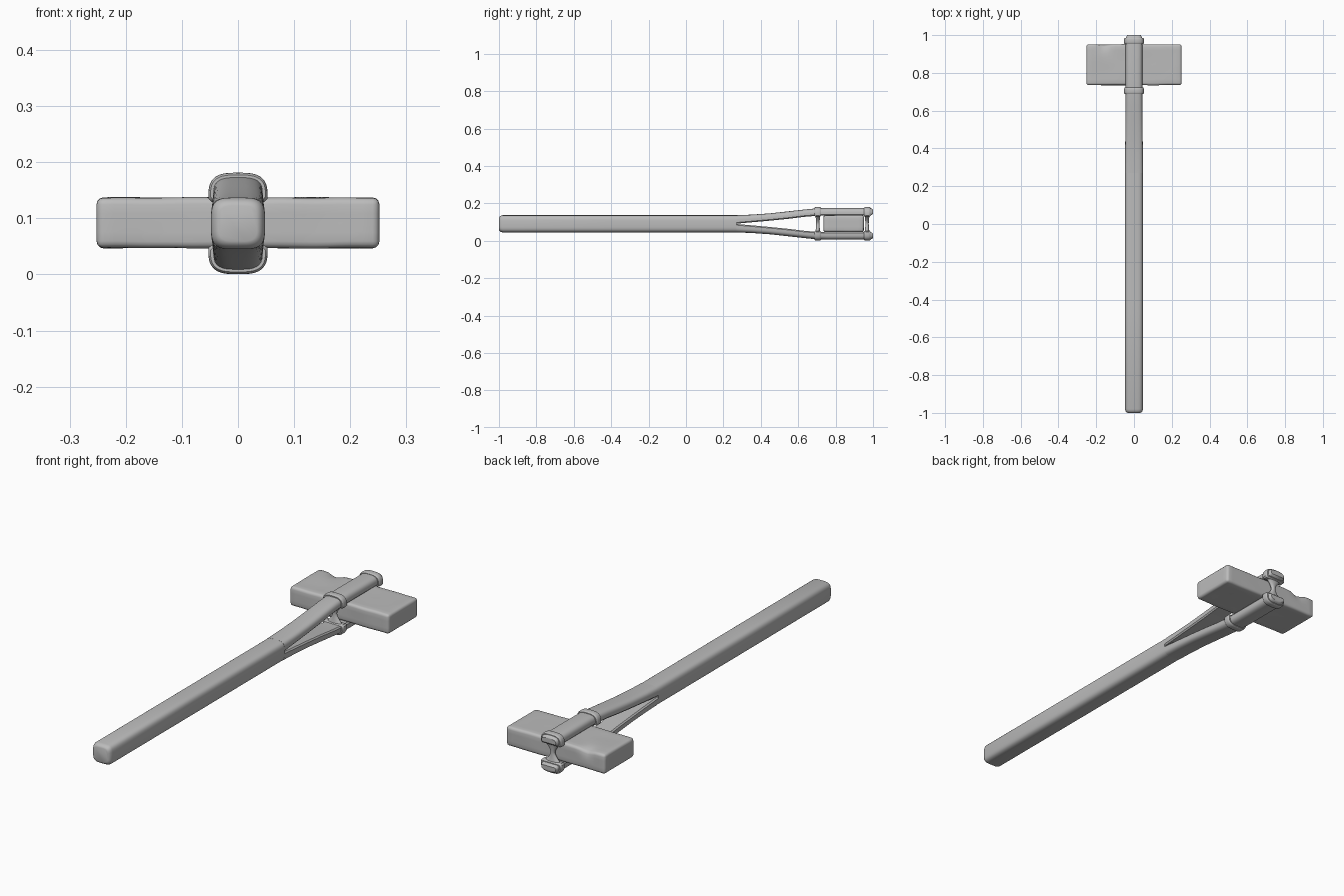
import bpy, bmesh, math
from mathutils import Vector, noise

if "Cube" in bpy.data.objects:
    bpy.data.objects.remove(bpy.data.objects["Cube"])

MID = 0.091  # height of the centre plane

grey = bpy.data.materials.new("plain grey")
grey.use_nodes = True
grey.diffuse_color = (0.5, 0.5, 0.5, 1)
grey.node_tree.nodes["Principled BSDF"].inputs["Base Color"].default_value = (0.5, 0.5, 0.5, 1)


def finish(name, bm, angle=40):
    bmesh.ops.recalc_face_normals(bm, faces=bm.faces)
    mesh = bpy.data.meshes.new(name)
    bm.to_mesh(mesh)
    bm.free()
    obj = bpy.data.objects.new(name, mesh)
    bpy.context.collection.objects.link(obj)
    mesh.materials.append(grey)
    bpy.ops.object.select_all(action='DESELECT')
    obj.select_set(True)
    bpy.context.view_layer.objects.active = obj
    bpy.ops.object.shade_smooth_by_angle(angle=math.radians(angle))
    return obj


def loft(name, rings, angle=40):
    bm = bmesh.new()
    loops = [[bm.verts.new(p) for p in ring] for ring in rings]
    n = len(loops[0])
    for a, b in zip(loops, loops[1:]):
        for i in range(n):
            j = (i + 1) % n
            bm.faces.new((a[i], a[j], b[j], b[i]))
    bm.faces.new(loops[0])
    bm.faces.new(loops[-1])
    return finish(name, bm, angle)


def curve_xz(t, power):
    c, s = math.cos(t), math.sin(t)
    return (math.copysign(abs(c) ** power, c), math.copysign(abs(s) ** power, s))


# Rounded square section of the solid handle
def full_ring(y, w, h, n=40):
    pts = [curve_xz(2 * math.pi * i / n, 0.52) for i in range(n)]
    return [(w * x, y, MID + h * z) for x, z in pts]


# Arched section with a flat inner side, side = 1 above or -1 below
def half_ring(y, w, inner, outer, side, power=0.58, n=24):
    pts = [curve_xz(math.pi * i / n, power) for i in range(n + 1)]
    lip = min(0.006, (outer - inner) / 4)
    ring = [(w * x, y, MID + side * (inner + lip + (outer - inner - lip) * z)) for x, z in pts]
    ring += [(-w * 0.88, y, MID + side * inner), (w * 0.88, y, MID + side * inner)]
    return ring


# Solid handle with a rounded butt
loft("handle", [full_ring(y, 0.048 - d, 0.046 - d) for y, d in
                [(-1, 0.014), (-0.997, 0.008), (-0.99, 0.003), (-0.98, 0), (-0.4, 0), (0.27, 0)]])

# Split prongs that spread and clamp the head
path = [(0.27, 0.001, 0.046), (0.35, 0.008, 0.049), (0.45, 0.017, 0.056),
        (0.55, 0.027, 0.067), (0.63, 0.037, 0.076), (0.70, 0.043, 0.083),
        (0.76, 0.044, 0.085), (0.97, 0.044, 0.085), (0.986, 0.045, 0.084),
        (0.995, 0.048, 0.081), (1.0, 0.053, 0.075)]
for side, label in ((1, "upper"), (-1, "lower")):
    rings = []
    for y, inner, outer in path:
        w = 0.048 - 0.004 * min(1, (y - 0.27) / 0.4) - max(0, y - 0.985) * 0.5
        power = 0.52 + 0.1 * min(1, (y - 0.27) / 0.4)
        rings.append(half_ring(y, w, inner, outer, side, power))
    loft(label + "_prong", rings)

    # Bands bound around each prong before and behind the head
    for place, start, end in (("front", 0.688, 0.722), ("back", 0.953, 0.986)):
        prof = [(start, 0.004), (start + 0.004, 0.001), (start + 0.010, 0),
                (end - 0.010, 0), (end - 0.004, 0.001), (end, 0.004)]
        loft(f"{label}_{place}_band",
             [half_ring(y, 0.053 - d, 0.038 + d, 0.0905 - d, side, 0.64) for y, d in prof])

# Twisted ties pinched between the paired bands
for place, y in (("front", 0.705), ("back", 0.968)):
    rings = []
    for k in range(-6, 7):
        f = k / 6
        w, d = 0.010 + 0.034 * abs(f) ** 1.6, 0.009 + 0.005 * f * f
        rings.append([(w * math.cos(a), y + d * math.sin(a), MID + 0.046 * f)
                      for a in (2 * math.pi * i / 16 for i in range(16))])
    loft(place + "_tie", rings)

# Stone head: rounded block, gently uneven, with a chip in its back edge
bm = bmesh.new()
bmesh.ops.create_cube(bm, size=1)
for v in bm.verts:
    v.co = Vector((v.co.x * 0.504, v.co.y * 0.216, v.co.z * 0.09))
bmesh.ops.bevel(bm, geom=list(bm.edges), offset=0.012, segments=3, profile=0.5, affect='EDGES')
for axis, size, steps in ((0, 0.48, 24), (1, 0.19, 10), (2, 0.066, 4)):
    normal = Vector([float(axis == i) for i in range(3)])
    for k in range(1, steps):
        bmesh.ops.bisect_plane(bm, geom=bm.verts[:] + bm.edges[:] + bm.faces[:],
                               plane_co=normal * (size * (k / steps - 0.5)), plane_no=normal)
chip = Vector((-0.16, 0.108, 0.045))
for v in bm.verts:
    p = v.co.copy()
    v.co.z += 0.0015 * noise.noise(p * 14)
    v.co.y += 0.0015 * noise.noise(p * 11 + Vector((3, 1, 2)))
    gap = (p - chip).length
    if gap < 0.045:
        v.co += Vector((0, -0.008, -0.012)) * (1 - gap / 0.045)
    v.co += Vector((0, 0.843, MID + 0.001))
finish("stone_head", bm, 60)
